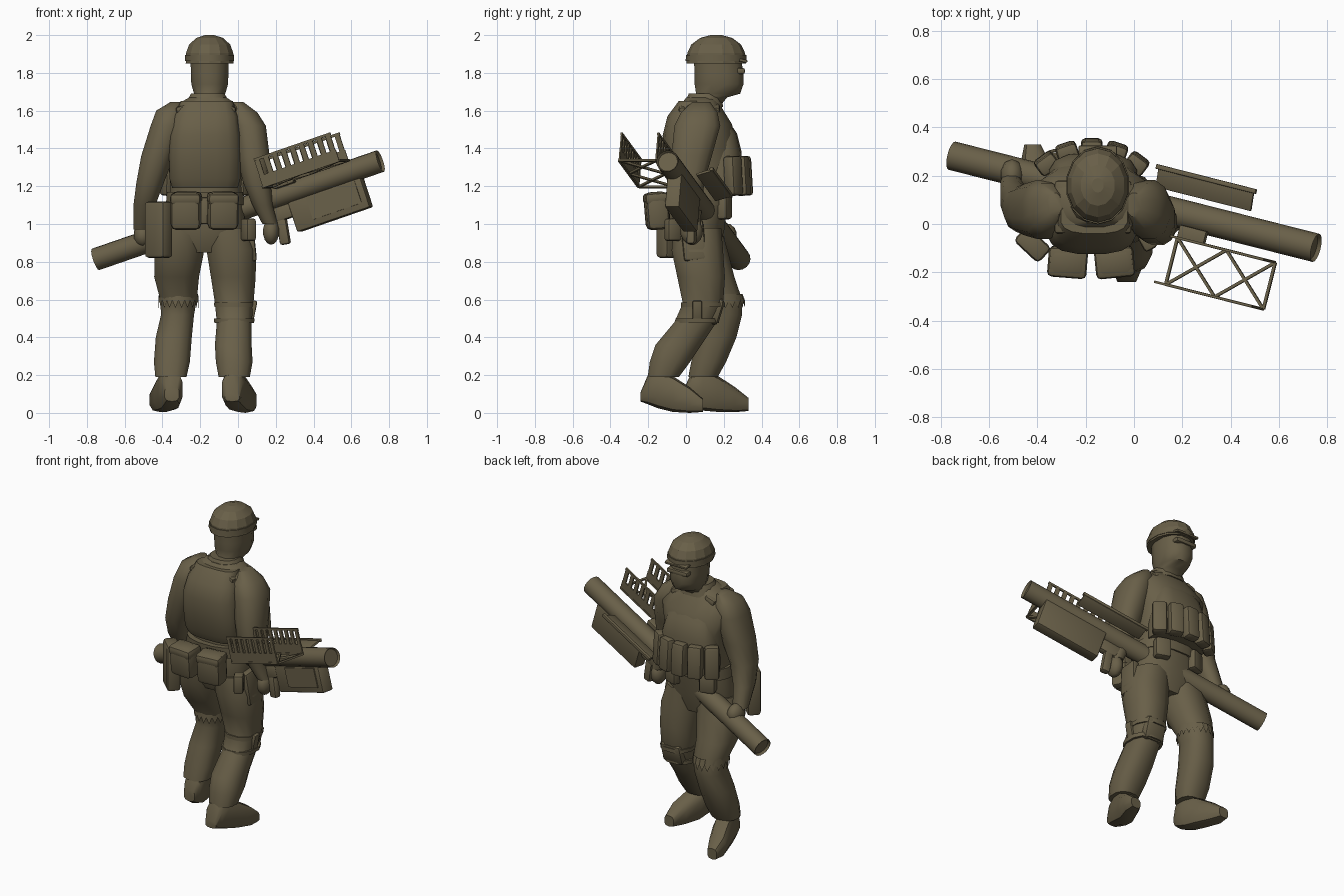
import bpy, bmesh, math
from mathutils import Matrix, Vector, Euler

olive = bpy.data.materials.new("olive_drab")
olive.diffuse_color = (0.14, 0.115, 0.065, 1)


def finish(name, bm, angle=35, matrix=None):
    bmesh.ops.recalc_face_normals(bm, faces=bm.faces[:])
    if matrix is not None:
        bm.transform(matrix)
    me = bpy.data.meshes.new(name)
    bm.to_mesh(me)
    bm.free()
    me.materials.append(olive)
    ob = bpy.data.objects.new(name, me)
    bpy.context.collection.objects.link(ob)
    bpy.ops.object.select_all(action='DESELECT')
    ob.select_set(True)
    bpy.context.view_layer.objects.active = ob
    bpy.ops.object.shade_smooth_by_angle(angle=math.radians(angle))
    return ob


def loft(name, rings, n=12, axis='Z', power=0.85, angle=40):
    """Skin elliptical rings (x, y, z, half width, half depth) and cap both ends."""
    bm = bmesh.new()
    loops = []
    for x, y, z, a, b in rings:
        loop = []
        for i in range(n):
            t = 2 * math.pi * (i + 0.5) / n
            c, s = math.cos(t), math.sin(t)
            u = a * math.copysign(abs(c) ** power, c)
            v = b * math.copysign(abs(s) ** power, s)
            loop.append(bm.verts.new((x + u, y + v, z) if axis == 'Z' else (x + u, y, max(0, z + v))))
        loops.append(loop)
    for p, q in zip(loops, loops[1:]):
        for i in range(n):
            bm.faces.new((p[i], p[(i + 1) % n], q[(i + 1) % n], q[i]))
    bm.faces.new(loops[0])
    bm.faces.new(loops[-1])
    return finish(name, bm, angle)


def add_box(bm, center, size, rot=(0, 0, 0), bevel=0):
    m = Matrix.Translation(center) @ Euler(rot).to_matrix().to_4x4() @ Matrix.Diagonal((*size, 1))
    verts = bmesh.ops.create_cube(bm, size=1, matrix=m)['verts']
    if bevel:
        edges = list({e for v in verts for e in v.link_edges})
        bmesh.ops.bevel(bm, geom=edges, offset=bevel, segments=2, affect='EDGES', profile=0.5)


def box(name, center, size, rot=(0, 0, 0), bevel=0.02, matrix=None):
    bm = bmesh.new()
    add_box(bm, center, size, rot, bevel)
    return finish(name, bm, 35, matrix)


def add_bar(bm, p, q, w=0.012):
    p, q = Vector(p), Vector(q)
    rot = (q - p).to_track_quat('X', 'Z').to_euler()
    add_box(bm, (p + q) / 2, ((q - p).length, w, w), rot)


def ball(name, center, size, rot=(0, 0, 0)):
    bm = bmesh.new()
    m = Matrix.Translation(center) @ Euler(rot).to_matrix().to_4x4() @ Matrix.Diagonal((*size, 1))
    bmesh.ops.create_uvsphere(bm, u_segments=10, v_segments=7, radius=1, matrix=m)
    return finish(name, bm, 50)


# Torso and neck
loft("torso", [(-.18, .07, .85, .17, .1), (-.18, .06, .97, .225, .145), (-.17, .08, 1.1, .2, .14),
               (-.17, .09, 1.2, .19, .15), (-.17, .1, 1.4, .21, .18), (-.17, .085, 1.53, .25, .16),
               (-.165, .075, 1.61, .2, .12), (-.16, .085, 1.67, .1, .085)], n=16)
loft("collar", [(-.16, .09, 1.62, .13, .11), (-.16, .1, 1.69, .092, .088)])

# Head
loft("head", [(-.155, .1, 1.62, .08, .08), (-.155, .13, 1.67, .08, .09), (-.15, .17, 1.69, .085, .12),
              (-.15, .175, 1.74, .1, .133), (-.15, .175, 1.79, .102, .133), (-.15, .165, 1.9, .105, .128)], angle=50)
box("goggles", (-.15, .285, 1.81), (.15, .055, .03), bevel=.01)

# Helmet with band and short brim
loft("helmet", [(-.15, .16, 1.85, .13, .158), (-.15, .16, 1.905, .128, .153), (-.15, .16, 1.95, .112, .132),
                (-.15, .16, 1.985, .072, .085), (-.15, .16, 2.0, .025, .03)], n=14, power=1, angle=15)
loft("helmet_band", [(-.15, .16, 1.862, .133, .162), (-.15, .16, 1.895, .133, .16)], n=14, power=1)
box("helmet_brim", (-.15, .3, 1.865), (.16, .05, .016), (-.2, 0, 0), .006)

# Rounded armour on back and chest, belt and shoulder straps
loft("back_plate", [(-.175, .02, 1.19, .175, .09), (-.175, .01, 1.24, .19, .105), (-.175, 0, 1.36, .192, .115),
                    (-.175, -.005, 1.47, .188, .12), (-.17, .005, 1.57, .17, .105), (-.165, .03, 1.65, .14, .07)],
     n=16, power=.7)
loft("chest_plate", [(-.17, .19, 1.16, .19, .1), (-.17, .185, 1.38, .185, .11), (-.17, .175, 1.48, .16, .095),
                     (-.17, .13, 1.58, .13, .07)], n=14, power=.7)
loft("belt", [(-.175, .07, 1.1, .21, .16), (-.175, .07, 1.17, .205, .165)], n=16)
for x in (-.29, -.05):
    box("shoulder_strap", (x, .07, 1.605), (.075, .22, .05), (0, .35 if x > -.17 else -.35, 0), .015)

# Front magazine pouches in an arc, with a lower row on the belt
for i in range(5):
    t = (i - 2) * 0.4
    box("magazine_pouch", (-.175 + .26 * math.sin(t), .1 + .215 * math.cos(t), 1.255),
        (.09, .07, .21), (.06, 0, -t * .8), .018)
for x, turn in ((-.3, .35), (-.05, -.35)):
    box("belt_pouch", (x, .2, 1.09), (.1, .07, .13), (0, 0, turn), .018)

# Rear and hip pouches
for x, turn in ((-.275, -.08), (-.08, .1)):
    box("rear_pouch", (x, -.155, 1.07), (.16, .12, .2), (.08, 0, turn), .03)
    box("rear_pouch_flap", (x, -.16, 1.135), (.163, .125, .06), (.08, 0, turn), .02)
box("hip_pouch", (-.42, -.085, .97), (.14, .085, .3), (0, 0, -.75), .02)
box("belt_buckle", (-.175, -.1, 1.07), (.04, .03, .14), bevel=.008)
box("holster", (.065, .04, .91), (.05, .12, .21), (.1, -.1, 0), .015)
box("holster_strap", (.055, -.07, .97), (.06, .08, .12), (0, 0, .5), .015)

# Arms: sleeves, forearms and hands
loft("left_arm", [(-.33, .08, 1.645, .03, .05), (-.36, .07, 1.6, .075, .1), (-.375, .06, 1.52, .09, .125),
                  (-.425, .06, 1.36, .09, .11), (-.465, .06, 1.22, .075, .095), (-.495, .1, 1.1, .06, .075),
                  (-.51, .16, .97, .045, .05)])
loft("right_arm", [(-.0, .08, 1.645, .03, .05), (.025, .07, 1.59, .08, .1), (.06, .06, 1.52, .09, .125),
                   (.08, .03, 1.36, .09, .11), (.1, .005, 1.22, .075, .095), (.13, .015, 1.1, .055, .07),
                   (.17, .03, 1.0, .042, .05)])
ball("left_hand", (-.505, .2, .94), (.05, .07, .065), (.4, 0, 0))
ball("right_hand", (.175, .03, .96), (.045, .06, .07))

# Legs
loft("left_leg", [(-.29, .06, .98, .12, .13), (-.31, .08, .86, .135, .145), (-.325, .13, .72, .122, .13),
                  (-.315, .19, .6, .1, .11), (-.32, .195, .52, .09, .105), (-.34, .165, .4, .098, .105),
                  (-.35, .12, .27, .098, .095), (-.355, .09, .19, .085, .08)])
loft("right_leg", [(-.06, .06, .98, .12, .13), (-.035, .06, .86, .135, .14), (-.025, .08, .72, .122, .13),
                   (-.02, .09, .58, .105, .11), (-.02, .05, .48, .095, .115), (-.025, -.04, .36, .1, .125),
                   (-.02, -.085, .27, .1, .11), (-.02, -.12, .19, .085, .085)])

# Boots, heel to toe
loft("left_boot", [(-.35, -.005, .1, .04, .04), (-.35, .03, .125, .058, .09), (-.36, .09, .12, .064, .108),
                   (-.38, .17, .1, .066, .095), (-.41, .26, .07, .06, .066), (-.42, .33, .045, .035, .035)],
     n=10, axis='Y', power=.7)
loft("right_boot", [(-.03, -.24, .085, .04, .025), (-.03, -.2, .125, .058, .08), (-.02, -.15, .125, .065, .1),
                    (0, -.07, .1, .066, .095), (.04, .02, .068, .06, .068), (.06, .09, .04, .035, .035)],
     n=10, axis='Y', power=.7)

# Knee pad with straps, and the ragged knee hem
box("knee_pad", (-.02, .155, .54), (.15, .07, .15), (-.3, 0, 0), .03)
for z, y in ((.585, .09), (.5, .06)):
    loft("knee_strap", [(-.02, y, z, .111, .119), (-.02, y, z - .025, .108, .119)])
box("strap_buckle", (.08, .06, .54), (.025, .05, .11), (0, .2, 0), .008)
bm = bmesh.new()
hem = []
for i in range(40):
    t = 2 * math.pi * i / 40
    c, s = math.cos(t), math.sin(t)
    hem.append((bm.verts.new((-.315 + .104 * c, .185 + .114 * s, .63)),
                bm.verts.new((-.315 + .106 * c, .19 + .122 * s, .575 + .02 * (-1) ** i))))
for i in range(40):
    p, q = hem[i], hem[(i + 1) % 40]
    bm.faces.new((p[0], q[0], q[1], p[1]))
finish("ragged_hem", bm)

# Launcher frame: local x along the tube, local z upward
d = Vector((1.52, -.385, .525)).normalized()
side = Vector((0, 0, 1)).cross(d).normalized()
up = d.cross(side)
L = Matrix.Translation((0, .092, 1.073)) @ Matrix((d, side, up)).transposed().to_4x4()

# Tube with shallow recessed ends
bm = bmesh.new()
bmesh.ops.create_cone(bm, cap_ends=True, segments=16, radius1=.06, radius2=.06, depth=1.64,
                      matrix=Matrix.Rotation(math.pi / 2, 4, 'Y'))
caps = [f for f in bm.faces if len(f.verts) > 4]
bmesh.ops.inset_individual(bm, faces=caps, thickness=.008, depth=0)
for f in caps:
    bmesh.ops.translate(bm, verts=f.verts[:], vec=-f.normal * .015)
finish("launch_tube", bm, 35, L)

# Grip housing below the tube
box("grip_housing", (.485, .012, -.12), (.42, .08, .19), bevel=.01, matrix=L)
box("housing_plate", (.52, -.03, -.12), (.28, .008, .12), bevel=0, matrix=L)
box("front_grip", (.2, 0, -.09), (.16, .05, .08), bevel=.012, matrix=L)
box("trigger_grip", (.2, 0, -.185), (.055, .045, .14), (0, .15, 0), .012, L)

# Two slotted antenna panels joined by a cross-braced floor
for y in (-.1, -.3):
    bm = bmesh.new()
    add_box(bm, (.46, y, .08), (.44, .008, .06))
    add_box(bm, (.46, y, .2), (.44, .01, .014))
    for i in range(9):
        add_box(bm, (.255 + i * .051, y, .15), (.028, .008, .1))
    finish("antenna_panel", bm, 35, L)
bm = bmesh.new()
for y in (-.1, -.3):
    add_bar(bm, (.24, y, .05), (.68, y, .05))
for x in (.24, .46, .68):
    if x != .46:
        add_bar(bm, (x, -.1, .05), (x, -.3, .05))
    if x < .6:
        add_bar(bm, (x, -.1, .05), (x + .22, -.3, .05))
        add_bar(bm, (x, -.3, .05), (x + .22, -.1, .05))
finish("antenna_lattice", bm, 35, L)
box("antenna_bracket", (.3, -.075, .05), (.12, .06, .03), bevel=.005, matrix=L)

# Folded cover on the far side of the tube
box("folded_cover", (.3, .125, .04), (.43, .09, .014), (.3, 0, 0), .004, L)
box("cover_rail", (.3, .165, .055), (.45, .02, .02), (0, 0, 0), .004, L)
